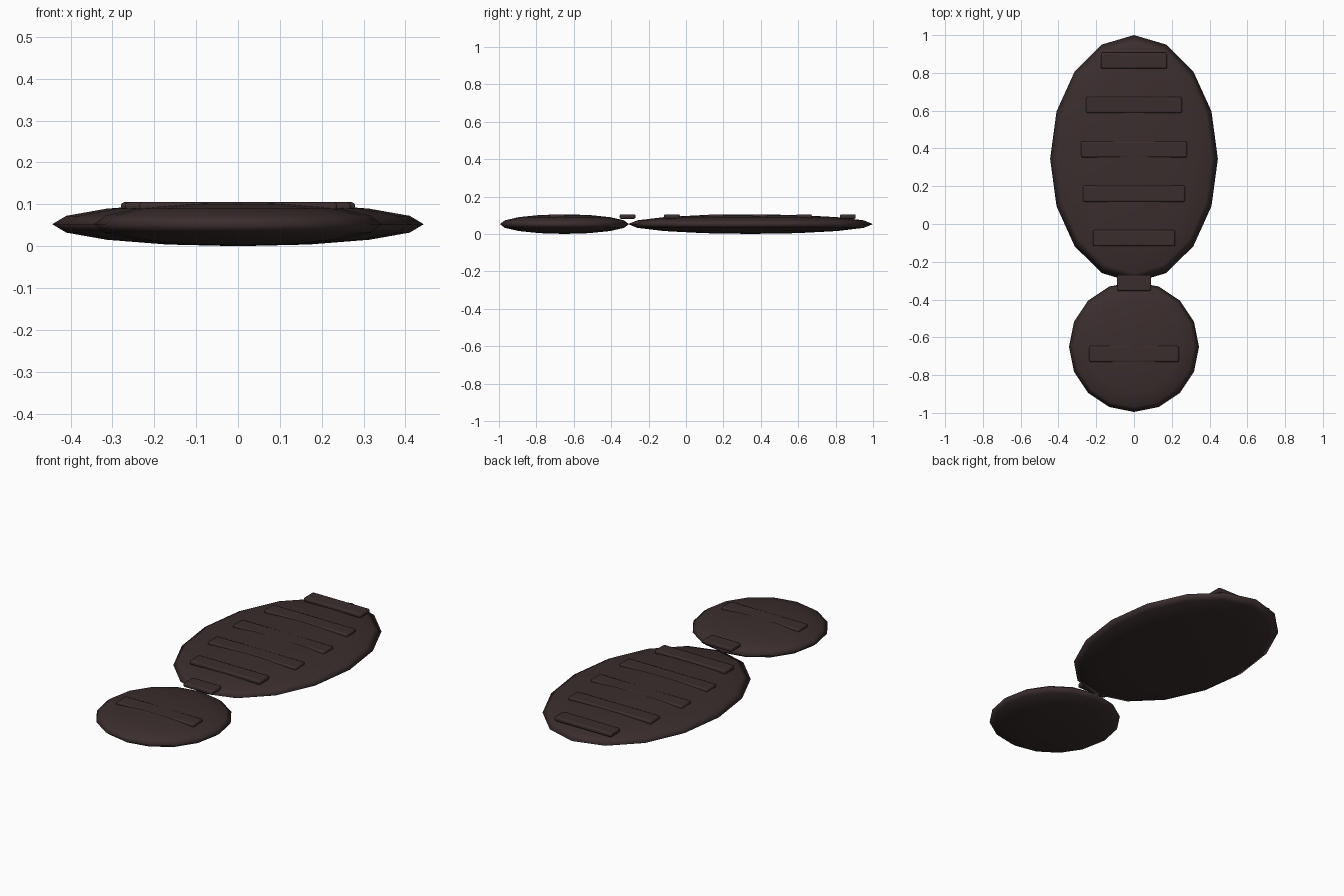
import bpy

cube = bpy.data.objects.get("Cube")
if cube:
    bpy.data.objects.remove(cube, do_unlink=True)

rubber = bpy.data.materials.new("dark brown rubber")
rubber.use_nodes = True
colour = (0.044, 0.027, 0.027, 1)
rubber.diffuse_color = colour
rubber.node_tree.nodes["Principled BSDF"].inputs["Base Color"].default_value = colour

MID_Z = 0.0525     # half thickness of the pads
TREAD_TOP = 0.105
TREAD_HEIGHT = 0.024


def finish(obj, name):
    obj.name = name
    obj.data.name = name
    obj.data.materials.append(rubber)


def pad(name, y, half_x, half_y):
    """Flattened low-poly ellipsoid lying on the ground."""
    bpy.ops.mesh.primitive_uv_sphere_add(segments=16, ring_count=8, radius=1,
                                         location=(0, y, MID_Z))
    obj = bpy.context.object
    obj.scale = (half_x, half_y, MID_Z)
    bpy.ops.object.transform_apply(location=False, rotation=False, scale=True)
    bpy.ops.object.shade_smooth()
    finish(obj, name)


def tread(name, y, half_x):
    """Raised bar with softened edges."""
    bpy.ops.mesh.primitive_cube_add(size=1, location=(0, y, TREAD_TOP - TREAD_HEIGHT / 2))
    obj = bpy.context.object
    obj.scale = (2 * half_x, 0.085, TREAD_HEIGHT)
    bpy.ops.object.transform_apply(location=False, rotation=False, scale=True)
    bevel = obj.modifiers.new("soft edges", 'BEVEL')
    bevel.width = 0.008
    bevel.segments = 2
    bpy.ops.object.shade_smooth_by_angle()
    finish(obj, name)


# Sole pads
pad("front_sole", 0.345, 0.444, 0.655)
pad("heel_sole", -0.65, 0.344, 0.345)

# Evenly spaced treads across the front sole, from the tip inwards
for i, half_x in enumerate((0.175, 0.254, 0.28, 0.27, 0.217)):
    tread(f"front_tread_{i + 1}", 0.865 - 0.235 * i, half_x)

# Bridge between the pads, and the heel tread
tread("bridge_tread", -0.312, 0.09)
tread("heel_tread", -0.688, 0.237)
